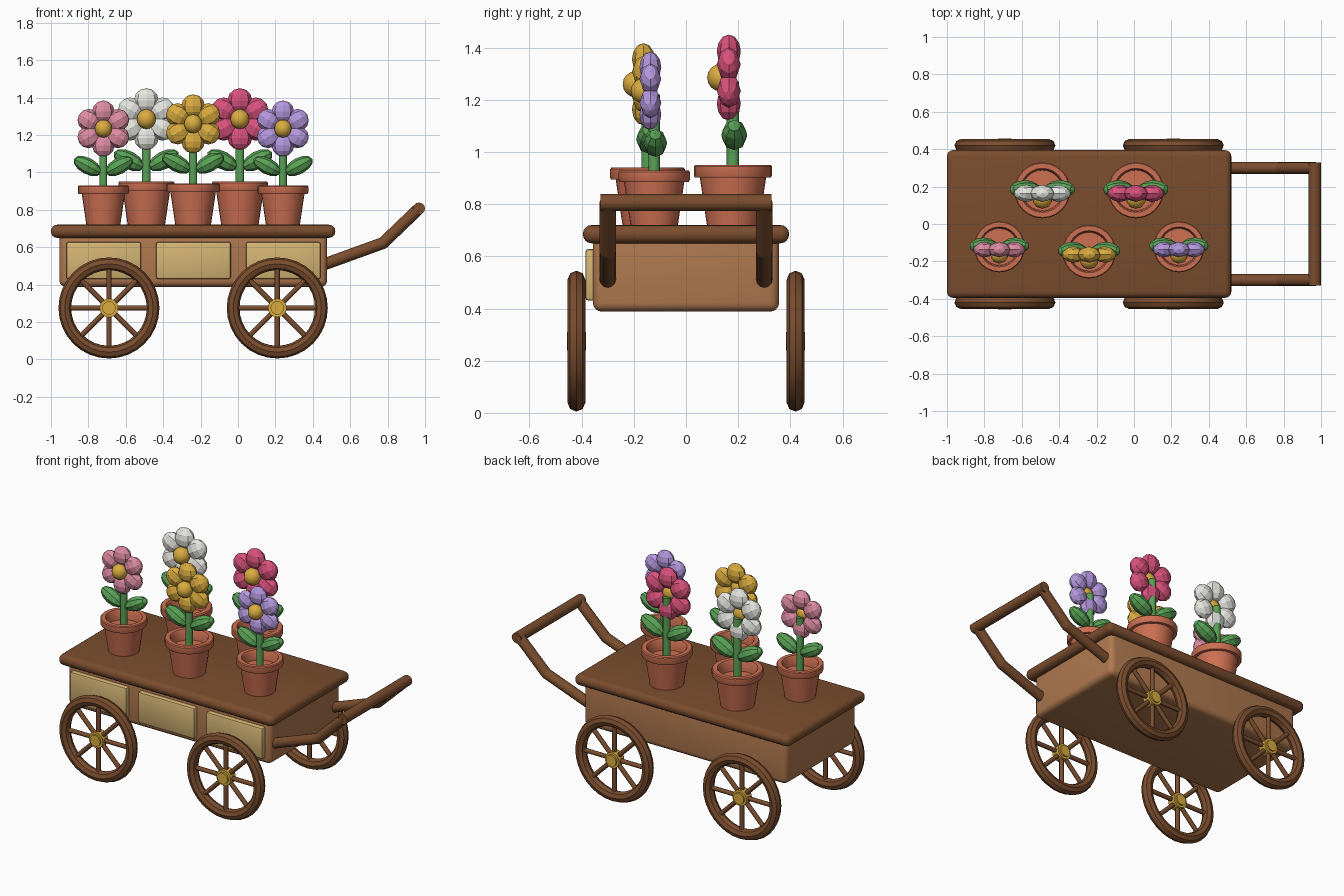
import bpy, math
from mathutils import Vector, Matrix

cube = bpy.data.objects.get("Cube")
if cube:
    bpy.data.objects.remove(cube, do_unlink=True)


def material(name, r, g, b):
    lin = [(c / 255 / 12.92) if c < 11 else ((c / 255 + 0.055) / 1.055) ** 2.4 for c in (r, g, b)]
    m = bpy.data.materials.new(name)
    m.use_nodes = True
    m.diffuse_color = (*lin, 1)
    m.node_tree.nodes["Principled BSDF"].inputs["Base Color"].default_value = (*lin, 1)
    return m


dark_wood = material("dark wood", 122, 77, 46)
wood = material("light wood", 176, 121, 79)
tan = material("tan panel", 212, 180, 116)
gold = material("gold", 218, 172, 64)
terracotta = material("terracotta", 205, 112, 82)
green = material("leaf green", 90, 162, 86)
pink = material("soft pink", 222, 140, 164)
white = material("white", 232, 232, 226)
magenta = material("magenta", 218, 82, 126)
purple = material("lavender", 181, 152, 222)


def finish(name, mat, angle=None):
    ob = bpy.context.object
    ob.name = name
    ob.data.materials.clear()
    ob.data.materials.append(mat)
    if angle:
        bpy.ops.object.shade_smooth_by_angle(angle=math.radians(angle))
    return ob


def box(name, lo, hi, bevel, mat, segments=3):
    lo, hi = Vector(lo), Vector(hi)
    bpy.ops.mesh.primitive_cube_add(size=1, location=(lo + hi) / 2)
    ob = bpy.context.object
    ob.data.transform(Matrix.Diagonal((*(hi - lo), 1)))
    mod = ob.modifiers.new("rounded edges", "BEVEL")
    mod.width, mod.segments = bevel, segments
    bpy.ops.object.modifier_apply(modifier=mod.name)
    return finish(name, mat, 40)


def rod(name, a, b, radius, mat, sides=12):
    a, b = Vector(a), Vector(b)
    bpy.ops.mesh.primitive_cylinder_add(vertices=sides, radius=radius, depth=(b - a).length,
                                        location=(a + b) / 2,
                                        rotation=(b - a).to_track_quat("Z", "Y").to_euler())
    return finish(name, mat, 50)


def ellipsoid(name, centre, size, mat, turn=0, segments=8, rings=6, angle=None):
    """Pole along local z, turned about the y axis."""
    bpy.ops.mesh.primitive_uv_sphere_add(segments=segments, ring_count=rings, radius=1,
                                         location=centre, rotation=(0, turn, 0))
    bpy.context.object.scale = size
    return finish(name, mat, angle)


def lathe(name, profile, centre, scale, mat, sides=24):
    verts, faces, n = [], [], len(profile)
    for i in range(sides):
        a = math.tau * i / sides
        verts += [(r * math.cos(a), r * math.sin(a), z) for r, z in profile]
        j = (i + 1) % sides
        faces += [(i * n + k, j * n + k, j * n + k + 1, i * n + k + 1) for k in range(n - 1)]
    faces.append([i * n for i in reversed(range(sides))])
    faces.append([i * n + n - 1 for i in range(sides)])
    mesh = bpy.data.meshes.new(name)
    mesh.from_pydata(verts, [], faces)
    ob = bpy.data.objects.new(name, mesh)
    bpy.context.collection.objects.link(ob)
    bpy.ops.object.select_all(action="DESELECT")
    bpy.context.view_layer.objects.active = ob
    ob.select_set(True)
    ob.location, ob.scale = centre, (scale,) * 3
    return finish(name, mat, 35)


# Cart body, table top and front panels
box("cart_body", (-0.955, -0.357, 0.388), (0.477, 0.357, 0.70), 0.035, wood, 4)
box("table_top", (-1, -0.395, 0.65), (0.52, 0.395, 0.72), 0.033, dark_wood, 4)
for i in range(3):
    x = -0.718 + 0.48 * i
    box("front_panel", (x - 0.2, -0.386, 0.43), (x + 0.2, -0.34, 0.628), 0.012, tan, 2)

# Wheels: rim, spokes and hub
wheel_z = 0.275
for x in (-0.69, 0.21):
    for y in (-0.42, 0.42):
        centre = Vector((x, y, wheel_z))
        bpy.ops.mesh.primitive_torus_add(location=centre, rotation=(math.pi / 2, 0, 0),
                                         major_segments=32, minor_segments=8,
                                         major_radius=0.236, minor_radius=0.034)
        finish("wheel_rim", dark_wood, 30)
        for k in range(4):
            a = math.pi * k / 4
            arm = Vector((math.cos(a), 0, math.sin(a))) * 0.23
            rod("wheel_spokes", centre - arm, centre + arm, 0.014, dark_wood, 8)
        for radius, half in ((0.05, 0.027), (0.036, 0.037)):
            depth = Vector((0, half, 0))
            rod("wheel_hub", centre - depth, centre + depth, radius, gold, 16)

# Pull handle: two bent arms and a cross bar
path = [(0.46, 0.508), (0.775, 0.622), (0.967, 0.806)]
for y in (-0.3, 0.3):
    for (xa, za), (xb, zb) in zip(path, path[1:]):
        rod("handle_arm", (xa, y, za), (xb, y, zb), 0.032, dark_wood)
    for x, z in path[:2]:
        ellipsoid("handle_joint", (x, y, z), (0.032,) * 3, dark_wood, 0, 12, 8, 50)
rod("handle_bar", (0.967, -0.328, 0.806), (0.967, 0.328, 0.806), 0.033, dark_wood)

# Potted flowers
pot_profile = [(0.1, 0), (0.127, 0.182), (0.146, 0.182), (0.15, 0.19), (0.15, 0.224),
               (0.145, 0.23), (0.118, 0.23), (0.112, 0.222), (0.108, 0.16)]


def potted_flower(x, y, s, colour):
    def at(dx, dy, dz):
        return (x + dx * s, y + dy * s, 0.72 + dz * s)

    lathe("flower_pot", pot_profile, (x, y, 0.72), s, terracotta)
    rod("flower_stem", at(0, 0, 0.14), at(0, 0, 0.55), 0.024 * s, green, 10)
    for side in (-1, 1):
        ellipsoid("flower_leaf", at(side * 0.093, 0.005, 0.345),
                  (0.048 * s, 0.05 * s, 0.09 * s), green, side * math.radians(62))
    for k in range(6):
        a = math.tau * k / 6
        ellipsoid("flower_petal", at(0.1 * math.sin(a), -0.016, 0.565 + 0.1 * math.cos(a)),
                  (0.066 * s, 0.046 * s, 0.065 * s), colour, a)
    ellipsoid("flower_centre", at(0, -0.046, 0.565), (0.053 * s,) * 3, gold, 0, 10, 8, 50)


potted_flower(-0.72, -0.122, 0.91, pink)
potted_flower(-0.24, -0.148, 0.955, gold)
potted_flower(0.24, -0.122, 0.91, purple)
potted_flower(-0.49, 0.18, 1.0, white)
potted_flower(0.01, 0.18, 1.0, magenta)
